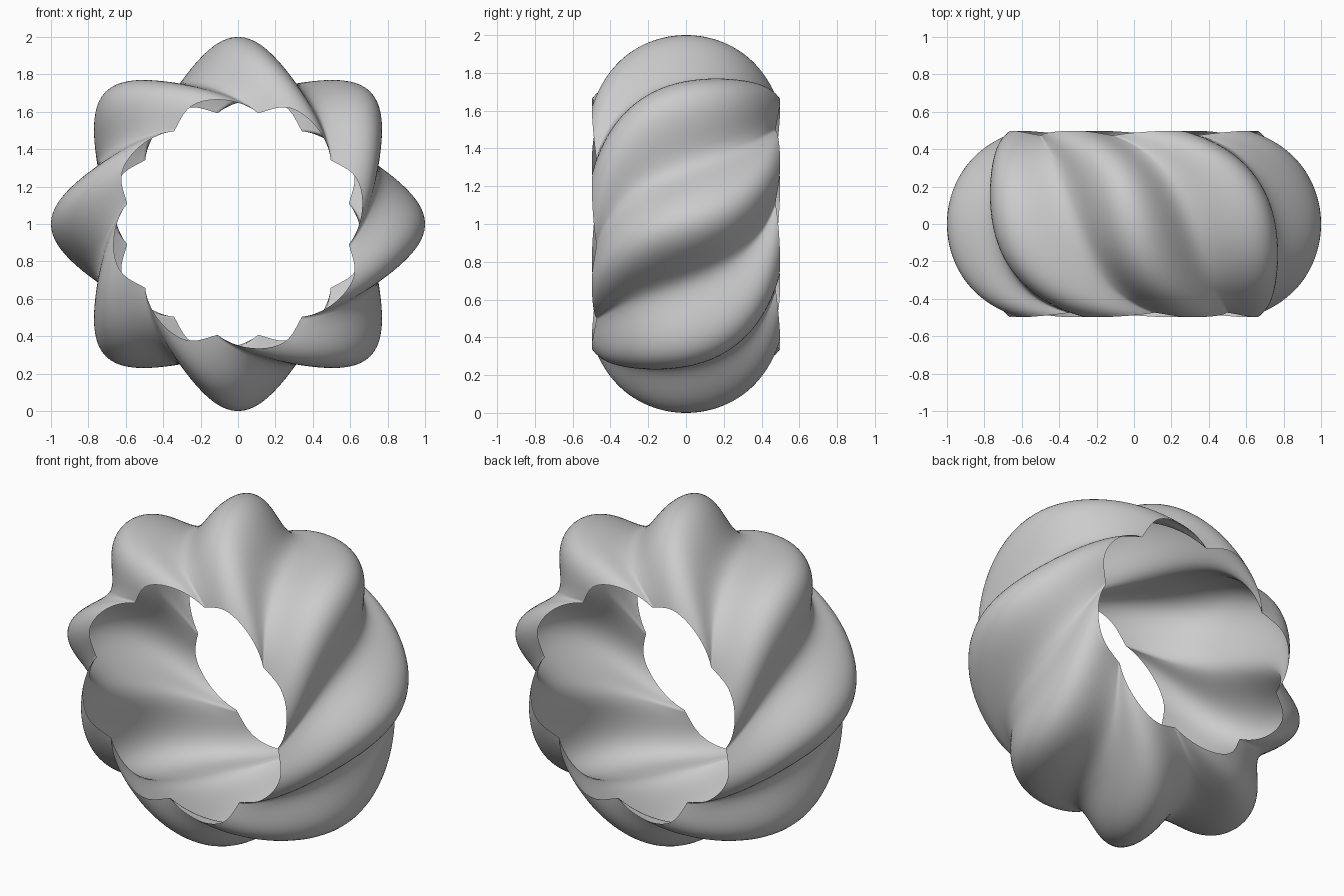
import bpy, bmesh
from math import sin, cos, pi, radians

if "Cube" in bpy.data.objects:
    bpy.data.objects.remove(bpy.data.objects["Cube"])

LOBES = 8
SEGS = 256     # around the ring
ROWS = 56      # across the band
ARC = radians(65)


def ring_point(i, j):
    """Point on the fluted band: outer arc of a twisted torus tube."""
    t = 2 * j / ROWS - 1                    # -1 front edge, +1 back edge
    phi = ARC * t                           # angle around the tube
    u = 2 * pi * LOBES * i / SEGS           # phase within the lobes
    m = t ** 4
    smooth = (1 + cos(u)) / 2               # soft waves in the middle
    cusp = abs(cos(u / 2))                  # scallops with cusps at the edges
    w = smooth * (1 - m) + cusp * m
    r = 0.45 + (0.36 + 0.19 * w) * cos(phi)
    lin = 0.5 - 0.15 * smooth               # twist grows towards the edges
    twist = lin * t + (1 - lin) * t ** 3
    a = u / LOBES + twist * radians(30.5 - 2.5 * cos(u))
    y = 0.55 * sin(phi) * (1 - 0.05 * t * t * (1 - w))
    return r * cos(a), y, 1 + r * sin(a)


# Twisted ring: a single open sheet
bm = bmesh.new()
rows = [[bm.verts.new(ring_point(i, j)) for i in range(SEGS)] for j in range(ROWS + 1)]
for lo, hi in zip(rows, rows[1:]):
    for i in range(SEGS):
        k = (i + 1) % SEGS
        f = bm.faces.new((lo[i], hi[i], hi[k], lo[k]))
        f.smooth = True

mesh = bpy.data.meshes.new("twisted_ring")
bm.to_mesh(mesh)
bm.free()
bpy.context.collection.objects.link(bpy.data.objects.new("twisted_ring", mesh))
